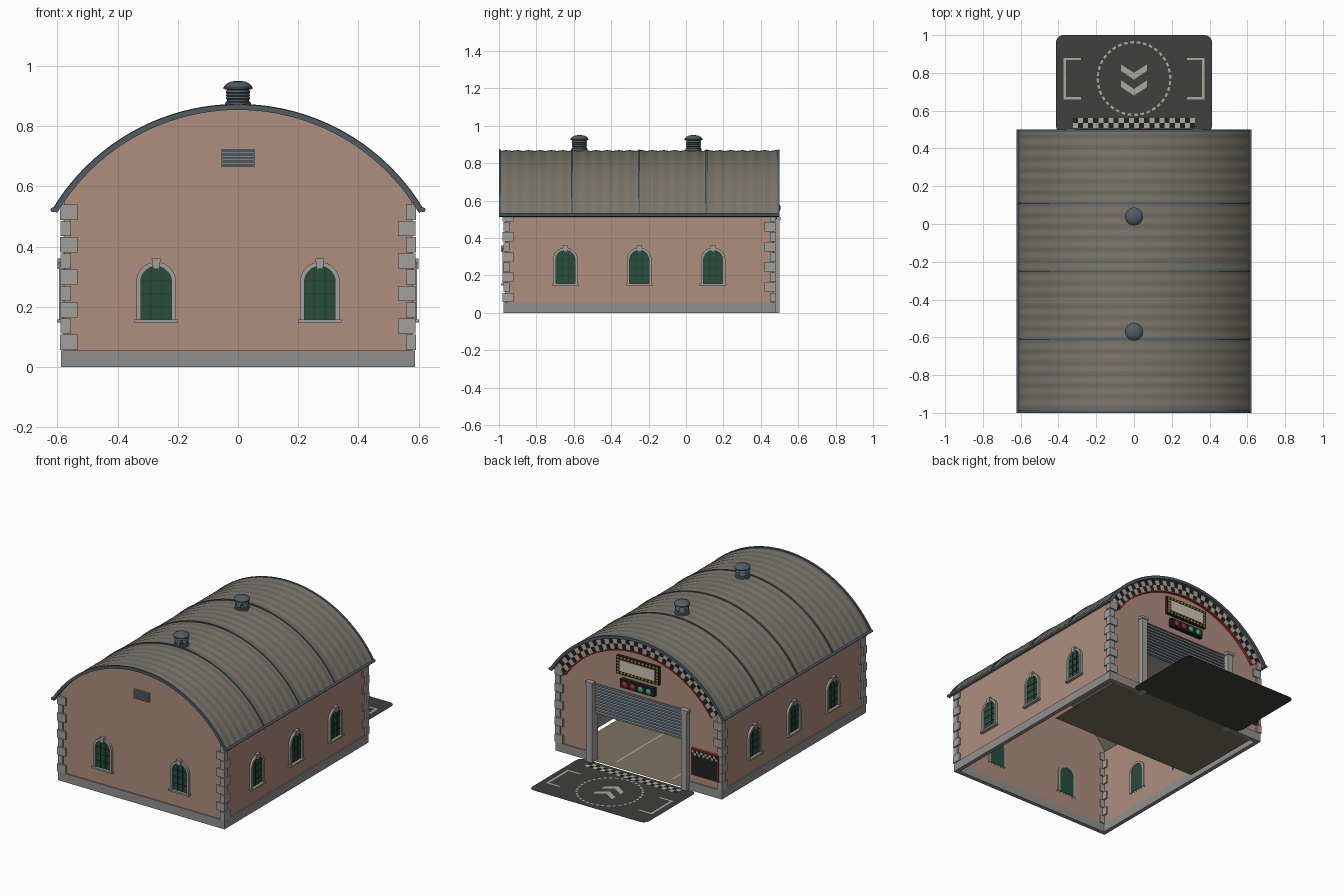
import bpy, bmesh
from math import sin, cos, pi, atan2, radians
from mathutils import Matrix, Vector

if "Cube" in bpy.data.objects:
    bpy.data.objects.remove(bpy.data.objects["Cube"])

COL = dict(wall=(.43, .27, .21), roof=(.19, .175, .145), slate=(.08, .11, .13), stone=(.36, .35, .33),
           plinth=(.29, .28, .27), green=(.02, .075, .045), dark_green=(.012, .04, .025), pad=(.05, .05, .048),
           pale=(.42, .39, .34), black=(.015, .015, .015), red=(.4, .03, .03), yellow=(.55, .36, .05),
           cream=(.6, .56, .46), shutter=(.2, .24, .27), floor=(.2, .17, .12), lamp_green=(.05, .45, .2))
MATS = {}
for key, c in COL.items():
    MATS[key] = bpy.data.materials.new(key)
    MATS[key].diffuse_color = (*c, 1)

PARTS = {}
def part(name, mat):
    if name not in PARTS:
        PARTS[name] = (bmesh.new(), mat)
    return PARTS[name][0]

I = Matrix.Identity(4)
def sweep(bm, sections, M=I, cap=True):
    """Join equal closed sections in a row into a solid."""
    rows = [[bm.verts.new(M @ Vector(p)) for p in s] for s in sections]
    n = len(rows[0])
    for a, b in zip(rows, rows[1:]):
        for i in range(n):
            j = (i + 1) % n
            bm.faces.new((a[i], a[j], b[j], b[i]))
    if cap:
        bm.faces.new(rows[0])
        bm.faces.new(rows[-1])

def prism(bm, pts, y0, y1, M=I):
    sweep(bm, [[(x, y, z) for x, z in pts] for y in (y0, y1)], M)

def box(bm, x0, x1, y0, y1, z0, z1, M=I):
    prism(bm, [(x0, z0), (x1, z0), (x1, z1), (x0, z1)], y0, y1, M)

def flat(bm, pts, z):
    bm.faces.new([bm.verts.new((x, y, z)) for x, y in pts])

def disc(r, y, x, z, n=12):
    return [(x + r * cos(2 * pi * i / n), y, z + r * sin(2 * pi * i / n)) for i in range(n)]

# roof circle
R, CZ = .715, .155
HALF = atan2(.615, .365)
def arc(r, half=HALF, n=40):
    return [(r * sin(a), CZ + r * cos(a)) for a in (half - 2 * half * i / n for i in range(n + 1))]

def shell(bm, ro, ri, ys, half=HALF):
    """Arched shell; ro may vary along y."""
    sweep(bm, [[(x, y, z) for x, z in arc(ro(y), half) + arc(ri, half)[::-1]] for y in ys])

# corrugated barrel roof, verges, seams and eaves
shell(part('roof', 'roof'), lambda y: R - .002 + .002 * cos(y * 2 * pi / .06), R - .014,
      [-.99 + 1.48 * i / 148 for i in range(149)])
for y in (-1, .488):
    shell(part('roof_verge', 'slate'), lambda y: R + .002, R - .016, (y, y + .012))
for y in (-.61, -.25, .11):
    shell(part('roof_seam', 'slate'), lambda y: R + .004, R - .01, (y - .005, y + .005))
for s in (-1, 1):
    sweep(part('eave_roll', 'slate'), [disc(.008, y, s * .615, .522) for y in (-1, .5)])

# ridge ventilators
PROFILE = [(.043, .855), (.043, .878), (.037, .882), (.037, .889), (.041, .892), (.037, .899), (.041, .902),
           (.037, .909), (.041, .912), (.037, .921), (.048, .924), (.048, .93), (.04, .94), (.024, .948), (.004, .951)]
for y in (-.57, .04):
    sweep(part('roof_vent', 'slate'),
          [[(r * cos(i * pi / 8), y + r * sin(i * pi / 8), z) for i in range(16)] for r, z in PROFILE])

# walls: gables under the arch, the rear one with a door opening
W, YF, YB, T = .58, -.968, .47, .015
wall = part('walls', 'wall')
top = arc(R - .014, atan2(W, .40))
prism(wall, [(-W, .03), (W, .03)] + top, YF, YF + T)
prism(wall, [(-W, .03), (-.32, .03), (-.32, .5), (.32, .5), (.32, .03), (W, .03)] + top, YB - T, YB)
for s in (-1, 1):
    box(wall, s * W, s * (W - T), YF + T, YB - T, .03, .553)

# plinth
pl = part('plinth', 'plinth')
box(pl, -.588, .588, -.976, -.95, 0, .055)
for s in (-1, 1):
    box(pl, s * .588, s * .562, -.95, .452, 0, .055)
    box(pl, s * .588, s * .34, .452, .478, 0, .055)

# corner stones, long and short sides alternating
for sx in (-1, 1):
    for sy, yc in ((-1, YF), (1, YB)):
        for i in range(9):
            along_x = (i % 2 == 0) == (sx * sy > 0)
            lx, ly = (.058, .034) if along_x else (.034, .058)
            z = .055 + i * .054
            e = .012 if i % 2 == 0 else .009
            box(part('corner_stones', 'stone'), sx * (W + e), sx * (W + e - lx),
                yc + sy * e, yc + sy * (e - ly), z + .002, z + .052)

# arched windows, local -y is outwards
def arch(r, z0, zs, n=14):
    return [(r, z0)] + [(r * cos(pi * i / n), zs + r * sin(pi * i / n)) for i in range(n + 1)] + [(-r, z0)]

def window(M):
    o, i = arch(.066, .155, .283), arch(.051, .155, .283)
    sweep(part('window_surround', 'stone'),
          [[(a[0], -.014, a[1]), (b[0], -.014, b[1]), (b[0], .02, b[1]), (a[0], .02, a[1])] for a, b in zip(o, i)], M)
    prism(part('window_pane', 'green'), i, -.004, .018, M)
    trim = part('window_surround', 'stone')
    box(trim, -.072, .072, -.022, .016, .147, .158, M)
    prism(trim, [(-.01, .325), (.01, .325), (.015, .36), (-.015, .36)], -.02, .01, M)
    bars = part('window_bars', 'dark_green')
    for x in (-.017, .017):
        box(bars, x - .0015, x + .0015, -.007, -.003, .158, .33, M)
    for z in (.2, .243, .285):
        box(bars, -.05, .05, -.007, -.003, z - .0015, z + .0015, M)

for s in (-1, 1):
    window(Matrix.Translation((s * .272, YF, 0)))
    for y in (-.645, -.25, .145):
        window(Matrix.Translation((s * W, y, 0)) @ Matrix.Rotation(s * pi / 2, 4, 'Z'))

# louvred vent in the front gable
gv = part('gable_vent', 'shutter')
box(gv, -.055, .055, YF - .006, YF, .665, .725)
for i in range(6):
    box(gv, -.051, .051, YF - .012, YF - .006, .668 + i * .0093, .674 + i * .0093)

# door posts and half-open slatted shutter
for s in (-1, 1):
    dp = part('door_posts', 'stone')
    box(dp, s * .315, s * .355, .44, .5, 0, .495)
    box(dp, s * .31, s * .36, .44, .505, .495, .512)
for i in range(10):
    z = .3 + i * .02
    prism_pts = [(.455, z), (.466, z + .003), (.466, z + .014), (.455, z + .02), (.448, z + .02), (.448, z)]
    sweep(part('door_shutter', 'shutter'), [[(x, y, zz) for y, zz in prism_pts] for x in (-.316, .316)])

# floor inside, with bay lines
flat(part('floor', 'floor'), [(-.53, -.1), (.53, -.1), (.53, .475), (-.53, .475)], .004)
for x in (-.2, .2):
    flat(part('bay_lines', 'pale'), [(x - .006, -.08), (x + .006, -.08), (x + .006, .42), (x - .006, .42)], .006)

# chequered arch band with red edging
N, HB = 44, radians(56)
for k in range(2):
    r0, r1 = R - .018 - k * .034, R - .052 - k * .034
    for i in range(N):
        a, b = (HB - 2 * HB * j / N for j in (i, i + 1))
        dark = (i + k) % 2
        bm = part('arch_dark_checks' if dark else 'arch_light_checks', 'black' if dark else 'pale')
        prism(bm, [(r * sin(t), CZ + r * cos(t)) for r, t in ((r0, a), (r0, b), (r1, b), (r1, a))], YB, YB + .012)
shell(part('arch_red_edge', 'red'), lambda y: R - .086, R - .094, (YB, YB + .016), HB)

# blank sign with bulbs and signal lamps
box(part('sign_frame', 'black'), -.15, .15, YB, YB + .02, .615, .73)
box(part('sign_panel', 'cream'), -.125, .125, YB + .02, YB + .024, .637, .708)
bulbs = [(-.138 + i * .0251, z) for i in range(12) for z in (.625, .72)]
bulbs += [(x, .644 + i * .019) for i in range(4) for x in (-.138, .138)]
for x, z in bulbs:
    sweep(part('sign_bulbs', 'yellow'), [disc(r, YB + y, x, z, 8) for r, y in ((.009, .018), (.009, .024), (.004, .028))])
box(part('signal_box', 'black'), -.12, .12, YB, YB + .025, .535, .588)
for i in range(4):
    x = .084 - i * .056
    bm = part('red_lamps', 'red') if i < 2 else part('green_lamps', 'lamp_green')
    sweep(bm, [disc(r, YB + y, x, .561) for r, y in ((.018, .024), (.018, .03), (.008, .035))])

# notice board
box(part('board_border', 'red'), -.57, -.375, YB, YB + .014, .105, .275)
box(part('board_face', 'black'), -.563, -.382, YB + .01, YB + .017, .112, .268)

def checks(name, x0, cell, cols, put):
    for i in range(cols):
        for k in range(2):
            dark = (i + k) % 2
            put(part(name + ('_dark' if dark else '_light'), 'black' if dark else 'pale'), x0 + i * cell, k * cell)
checks('board_checks', -.563, .01508, 12,
       lambda bm, x, k: box(bm, x, x + .01508, YB + .016, YB + .019, .237 + k, .25208 + k))

# landing pad with markings
C = .04
pts = [(sx * .373 + C * cos(radians(q + 15 * i)), yc + C * sin(radians(q + 15 * i)))
       for sx, yc, q in ((1, .96, 0), (-1, .96, 90), (-1, .52, 180), (1, .52, 270)) for i in range(7)]
flat(part('pad', 'pad'), pts, 0)
checks('pad_checks', -.324, .027, 24,
       lambda bm, x, k: flat(bm, [(x, .508 + k), (x + .027, .508 + k), (x + .027, .535 + k), (x, .535 + k)], .003))
pm = part('pad_markings', 'pale')
for i in range(36):
    a, b = 2 * pi * i / 36, 2 * pi * (i + .6) / 36
    flat(pm, [(r * cos(t), .77 + r * sin(t)) for r, t in ((.186, a), (.198, a), (.198, b), (.186, b))], .003)
for s in (-1, 1):
    for x0, x1, y0, y1 in ((.36, .374, .66, .88), (.28, .36, .66, .672), (.28, .36, .868, .88)):
        flat(pm, [(s * x0, y0), (s * x1, y0), (s * x1, y1), (s * x0, y1)], .003)
    for y in (.765, .68):
        flat(pm, [(0, y), (s * .068, y + .045), (s * .068, y + .08), (0, y + .035)], .003)

# turn every part into an object
for name, (bm, mat) in PARTS.items():
    bmesh.ops.recalc_face_normals(bm, faces=bm.faces[:])
    if name in ('pad', 'floor', 'bay_lines', 'pad_markings') or name.startswith('pad_checks'):
        for f in bm.faces:
            f.normal_update()
            if f.normal.z < 0:
                f.normal_flip()
    me = bpy.data.meshes.new(name)
    bm.to_mesh(me)
    bm.free()
    me.materials.append(MATS[mat])
    ob = bpy.data.objects.new(name, me)
    bpy.context.collection.objects.link(ob)
    if name.startswith(('roof', 'eave', 'window_sur', 'sign_b', 'red_l', 'green_l')):
        bpy.ops.object.select_all(action='DESELECT')
        ob.select_set(True)
        bpy.context.view_layer.objects.active = ob
        bpy.ops.object.shade_smooth_by_angle(angle=radians(35))

for m in bpy.data.materials:
    if m.users and not m.is_grease_pencil:
        m.use_nodes = True
        m.node_tree.nodes["Principled BSDF"].inputs["Base Color"].default_value = m.diffuse_color
